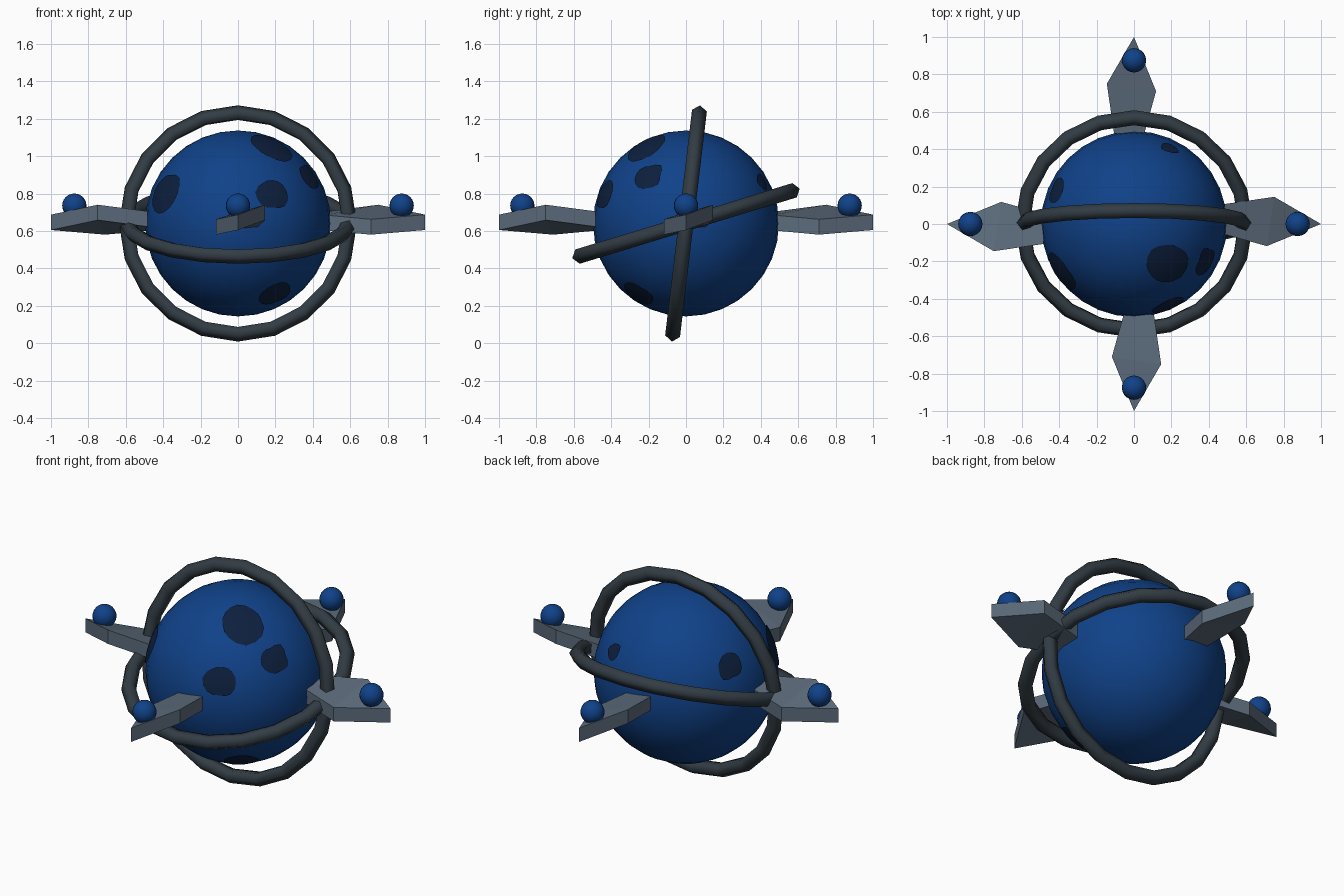
import bpy, bmesh, math, random
from mathutils import Vector, Matrix

random.seed(4)
if "Cube" in bpy.data.objects:
    bpy.data.objects.remove(bpy.data.objects["Cube"], do_unlink=True)

CENTRE = Vector((0, 0, 0.64))
RADIUS = 0.497


def material(name, rgb):
    m = bpy.data.materials.new(name)
    m.use_nodes = True
    m.diffuse_color = (*rgb, 1)
    m.node_tree.nodes["Principled BSDF"].inputs["Base Color"].default_value = (*rgb, 1)
    return m


blue = material("deep_blue", (0.005, 0.054, 0.25))
navy = material("dark_navy", (0.004, 0.014, 0.048))
iron = material("dark_iron", (0.032, 0.046, 0.058))
steel = material("slate_steel", (0.105, 0.145, 0.195))


def finish(obj, name, mat, smooth=None):
    obj.name = name
    obj.data.materials.append(mat)
    if smooth:
        bpy.ops.object.select_all(action='DESELECT')
        obj.select_set(True)
        bpy.context.view_layer.objects.active = obj
        bpy.ops.object.shade_smooth_by_angle(angle=math.radians(smooth))
    return obj


def from_bmesh(bm):
    bmesh.ops.recalc_face_normals(bm, faces=bm.faces)
    mesh = bpy.data.meshes.new("part")
    bm.to_mesh(mesh)
    bm.free()
    obj = bpy.data.objects.new("part", mesh)
    bpy.context.collection.objects.link(obj)
    return obj


def ball(name, radius, location, segments, rings):
    bpy.ops.mesh.primitive_uv_sphere_add(segments=segments, ring_count=rings,
                                         radius=radius, location=location)
    return finish(bpy.context.object, name, blue, 60)


# Central globe
ball("globe", RADIUS, CENTRE, 32, 16)


# Irregular dark patches that hug the globe
def patch(name, direction, size):
    n = Vector(direction).normalized()
    u = n.orthogonal().normalized()
    v = n.cross(u)
    corners = 8
    reach = [size * random.uniform(0.8, 1.2) for _ in range(corners)]
    bm = bmesh.new()
    hub = bm.verts.new(n * (RADIUS + 0.005))
    inner = None
    for step in (0.35, 0.7, 1):
        loop = []
        for i in range(corners * 2):
            a = math.pi * i / corners
            r = (reach[i // 2] + reach[((i + 1) // 2) % corners]) / 2 * step
            p = n * RADIUS + (u * math.cos(a) + v * math.sin(a)) * r
            loop.append(bm.verts.new(p.normalized() * (RADIUS + 0.005)))
        for i in range(len(loop)):
            j = (i + 1) % len(loop)
            if inner:
                bm.faces.new((inner[i], loop[i], loop[j], inner[j]))
            else:
                bm.faces.new((hub, loop[i], loop[j]))
        inner = loop
    obj = from_bmesh(bm)
    obj.location = CENTRE
    if obj.data.polygons[0].normal.dot(n) < 0:
        obj.data.flip_normals()
    finish(obj, name, navy, 60)


patch("patch_crown", (0.17, -0.21, 0.42), 0.125)
patch("patch_front", (0.19, -0.43, 0.16), 0.09)
patch("patch_right", (-0.39, -0.25, 0.17), 0.11)
patch("patch_left", (0.385, -0.2, 0.25), 0.08)
patch("patch_low", (0.2, -0.25, -0.38), 0.085)
patch("patch_back_right", (-0.41, 0.18, 0.21), 0.075)
patch("patch_back", (0.19, 0.40, 0.22), 0.05)

# Two crossing rings with a five-sided tube
for name, tilt in (("upright_ring", 83.2), ("level_ring", 17)):
    bpy.ops.mesh.primitive_torus_add(
        location=CENTRE, rotation=(math.radians(tilt), 0, 0),
        major_segments=20, minor_segments=5, major_radius=0.594, minor_radius=0.042)
    finish(bpy.context.object, name, iron, 75)

# Twisted arrowhead blades: (sideways, outward, top height)
OUTLINE = [(0.0, 1.0, 0.687), (0.145, 0.75, 0.74), (0.107, 0.485, 0.705),
           (-0.05, 0.465, 0.685), (-0.118, 0.71, 0.662)]
THICK = 0.082
for k, side in enumerate(("front", "left", "back", "right")):
    turn = Matrix.Rotation(math.radians(90 * k), 4, 'Z')
    bm = bmesh.new()
    top = [bm.verts.new((t, -r, z)) for t, r, z in OUTLINE]
    low = [bm.verts.new((t, -r, z - THICK)) for t, r, z in OUTLINE]
    for ring in (top, low):
        bm.faces.new((ring[0], ring[1], ring[4]))
        bm.faces.new((ring[1], ring[2], ring[3], ring[4]))
    for i in range(5):
        j = (i + 1) % 5
        bm.faces.new((top[i], top[j], low[j], low[i]))
    bm.transform(turn)
    finish(from_bmesh(bm), side + "_blade", steel)
    # Small ball on each blade
    ball(side + "_ball", 0.065, turn @ Vector((0, -0.875, 0.735)), 20, 12)
